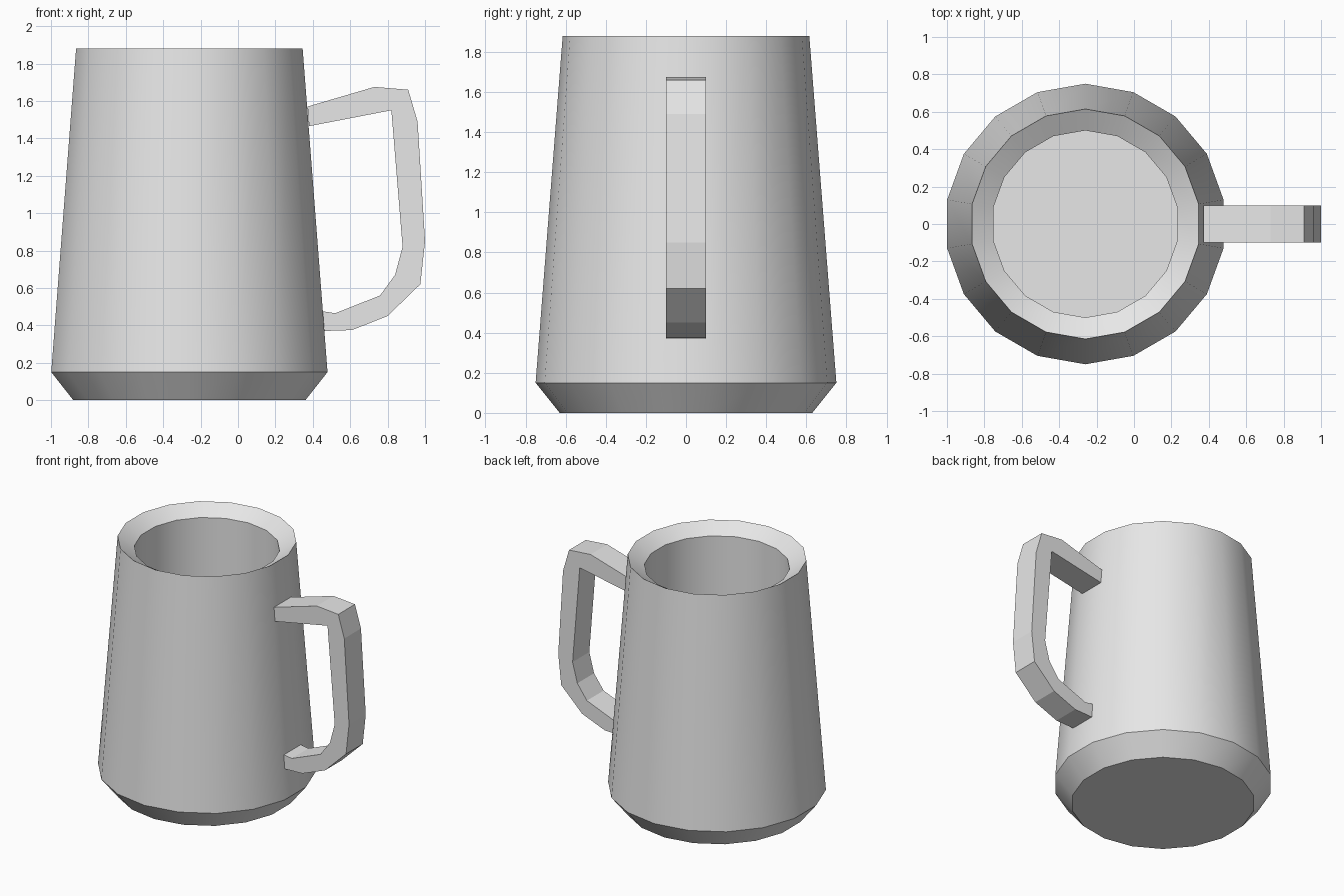
import bpy, bmesh, math

cube = bpy.data.objects.get("Cube")
if cube:
    bpy.data.objects.remove(cube, do_unlink=True)

SIDES = 18
CENTRE_X = -0.26
HALF_WIDTH = 0.1

# Plain grey material
grey = bpy.data.materials.new("plain_grey")
grey.use_nodes = True
colour = (0.8, 0.8, 0.8, 1.0)
grey.diffuse_color = colour
grey.node_tree.nodes["Principled BSDF"].inputs["Base Color"].default_value = colour


def finish(bm, name):
    bmesh.ops.recalc_face_normals(bm, faces=bm.faces[:])
    mesh = bpy.data.meshes.new(name)
    bm.to_mesh(mesh)
    bm.free()
    mesh.materials.append(grey)
    obj = bpy.data.objects.new(name, mesh)
    bpy.context.collection.objects.link(obj)
    return obj


def ring(bm, radius, z):
    angles = [math.radians(10) + math.tau * i / SIDES for i in range(SIDES)]
    return [bm.verts.new((CENTRE_X + radius * math.cos(a), radius * math.sin(a), z))
            for a in angles]


# Mug body: chamfered foot, tapered wall, sloping rim, straight hollow
profile = [(0.63, 0), (0.75, 0.15), (0.615, 1.88), (0.5, 1.81), (0.5, 0.15)]
bm = bmesh.new()
rings = [ring(bm, r, z) for r, z in profile]
for low, high in zip(rings, rings[1:]):
    for i in range(SIDES):
        j = (i + 1) % SIDES
        bm.faces.new((low[i], low[j], high[j], high[i]))
bm.faces.new(rings[0])
bm.faces.new(rings[-1])
body = finish(bm, "mug_body")

bpy.ops.object.select_all(action='DESELECT')
body.select_set(True)
bpy.context.view_layer.objects.active = body
bpy.ops.object.shade_smooth_by_angle(angle=math.radians(30))

# Handle: paired outer and inner outline points, from top to bottom
handle_pairs = [
    ((0.372, 1.57), (0.38, 1.465)),
    ((0.73, 1.675), (0.82, 1.55)),
    ((0.91, 1.66), (0.82, 1.55)),
    ((0.96, 1.49), (0.82, 1.55)),
    ((1.0, 0.85), (0.88, 0.82)),
    ((0.975, 0.62), (0.84, 0.67)),
    ((0.80, 0.45), (0.76, 0.56)),
    ((0.61, 0.375), (0.52, 0.465)),
    ((0.46, 0.37), (0.455, 0.475)),
]
outline = [p[0] for p in handle_pairs]
for _, inner in reversed(handle_pairs):
    if inner != outline[-1]:
        outline.append(inner)
bm = bmesh.new()
side = bm.faces.new([bm.verts.new((x, -HALF_WIDTH, z)) for x, z in outline])
grown = bmesh.ops.extrude_face_region(bm, geom=[side], use_keep_orig=True)
moved = [v for v in grown["geom"] if isinstance(v, bmesh.types.BMVert)]
bmesh.ops.translate(bm, verts=moved, vec=(0, 2 * HALF_WIDTH, 0))
finish(bm, "handle")
